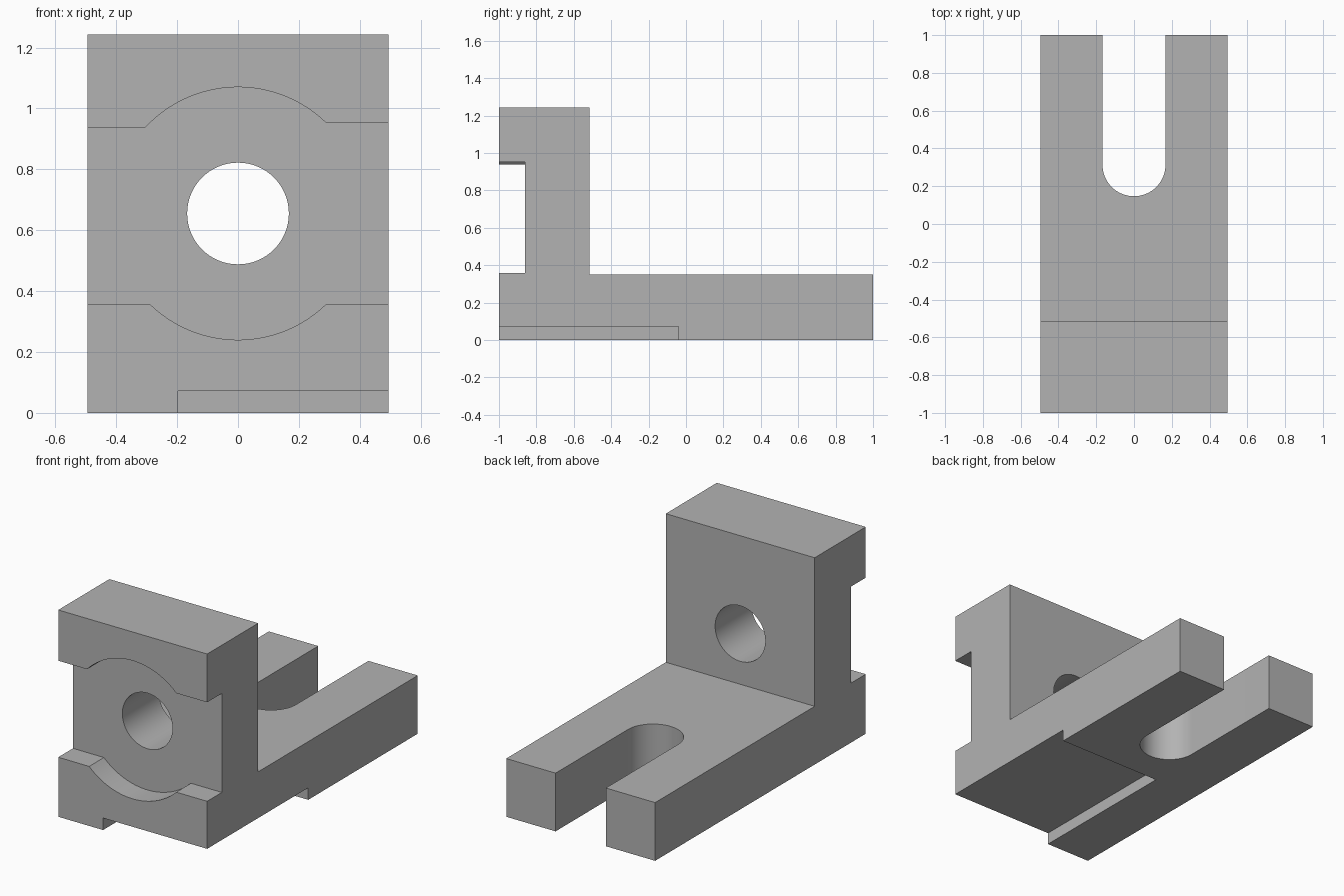
import bpy, bmesh, math
from mathutils import Vector

if "Cube" in bpy.data.objects:
    bpy.data.objects.remove(bpy.data.objects["Cube"], do_unlink=True)

W = 0.495               # half width
HOLE_Z, HOLE_R = 0.655, 0.167
RECESS_R = 0.415
SLOT_Y = 0.314


def arc(cx, cy, r, start, end, n):
    """Points along a circular arc, angles in radians."""
    return [(cx + r * math.cos(start + (end - start) * i / n),
             cy + r * math.sin(start + (end - start) * i / n)) for i in range(n + 1)]


def prism(name, profile, axis, low, high):
    """Extrude a 2D profile along x, y or z between two positions."""
    place = {"x": lambda a, b, d: (d, a, b),
             "y": lambda a, b, d: (a, d, b),
             "z": lambda a, b, d: (a, b, d)}[axis]
    bm = bmesh.new()
    face = bm.faces.new([bm.verts.new(place(a, b, low)) for a, b in profile])
    moved = bmesh.ops.extrude_face_region(bm, geom=[face])["geom"]
    bmesh.ops.translate(bm, verts=[g for g in moved if isinstance(g, bmesh.types.BMVert)],
                        vec=Vector(place(0, 0, high - low)))
    bmesh.ops.recalc_face_normals(bm, faces=bm.faces)
    mesh = bpy.data.meshes.new(name)
    bm.to_mesh(mesh)
    bm.free()
    obj = bpy.data.objects.new(name, mesh)
    bpy.context.collection.objects.link(obj)
    return obj


def recess_arc(x_from, z_from, x_to, z_to):
    """Part of the recess circle, running between two points on it."""
    return arc(0, HOLE_Z, RECESS_R, math.atan2(z_from - HOLE_Z, x_from),
               math.atan2(z_to - HOLE_Z, x_to), 32)


# L-shaped bracket body
bracket = prism("angle_bracket", [(-1, 0), (1, 0), (1, 0.35), (-0.515, 0.35),
                                  (-0.515, 1.243), (-1, 1.243)], "x", -W, W)

# Front recess: a wide channel bulging into a circle above and below
out = W + 0.1
recess = ([(-out, 0.358), *recess_arc(-0.289, 0.358, 0.289, 0.358), (out, 0.358),
           (out, 0.953), *recess_arc(0.29, 0.953, -0.304, 0.938), (-out, 0.938)])

# Open-ended slot in the foot
slot = [(HOLE_R, 1.2), (-HOLE_R, 1.2),
        *arc(0, SLOT_Y, HOLE_R, math.pi, 2 * math.pi, 32)]

cutters = [
    prism("recess_cutter", recess, "y", -1.2, -0.86),
    prism("hole_cutter", arc(0, HOLE_Z, HOLE_R, 0, 2 * math.pi, 64)[:-1], "y", -1.3, -0.3),
    prism("slot_cutter", slot, "z", -0.2, 0.6),
    # Shallow step under the foot
    prism("underside_cutter", [(-0.197, -1.2), (out, -1.2), (out, -0.04), (-0.197, -0.04)],
          "z", -0.2, 0.072),
]

bpy.ops.object.select_all(action="DESELECT")
bpy.context.view_layer.objects.active = bracket
bracket.select_set(True)
for cutter in cutters:
    mod = bracket.modifiers.new(cutter.name, "BOOLEAN")
    mod.operation, mod.solver, mod.object = "DIFFERENCE", "EXACT", cutter
    bpy.ops.object.modifier_apply(modifier=mod.name)
    bpy.data.objects.remove(cutter, do_unlink=True)

# Plain grey metal
grey = bpy.data.materials.new("plain_grey")
grey.use_nodes = True
colour = (0.45, 0.45, 0.45, 1)
grey.diffuse_color = colour
grey.node_tree.nodes["Principled BSDF"].inputs["Base Color"].default_value = colour
bracket.data.materials.clear()
bracket.data.materials.append(grey)
bpy.ops.object.shade_smooth_by_angle(angle=math.radians(25))
